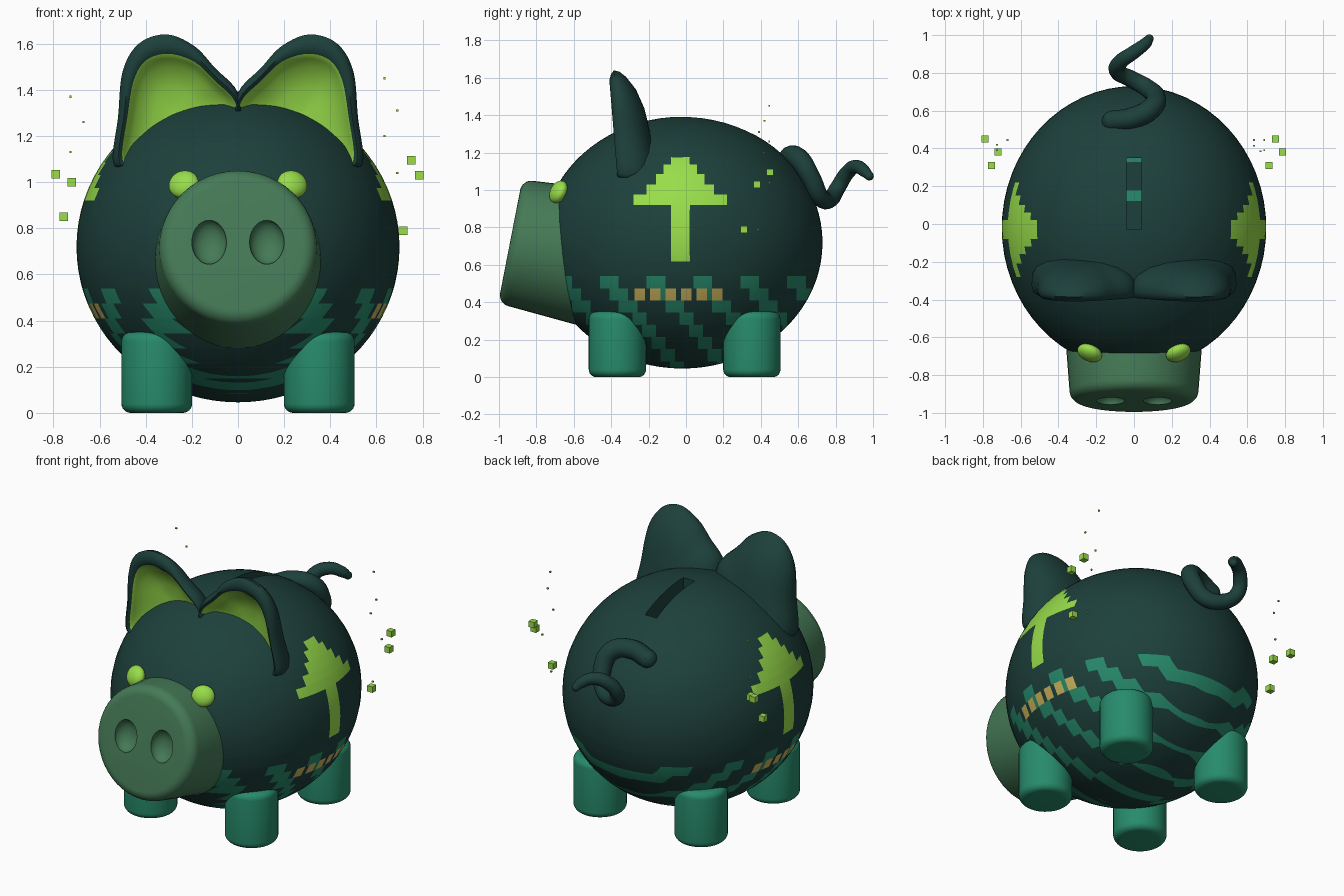
import bpy, bmesh, math
from mathutils import Vector, Matrix

if "Cube" in bpy.data.objects:
    bpy.data.objects.remove(bpy.data.objects["Cube"])


def material(name, hexcode):
    m = bpy.data.materials.new(name)
    rgb = [int(hexcode[i:i + 2], 16) / 255 for i in (0, 2, 4)]
    m.diffuse_color = [c / 12.92 if c < 0.04045 else ((c + 0.055) / 1.055) ** 2.4 for c in rgb] + [1]
    m.use_nodes = True
    m.node_tree.nodes["Principled BSDF"].inputs["Base Color"].default_value = m.diffuse_color
    return m


DARK = material("dark_teal", "1d403b")
TEAL = material("teal_green", "278b6b")
LIME = material("bright_lime", "98dd4a")
GOLD = material("gold", "cdb45c")
SNOUT = material("sage_green", "457a56")


def finish(bm, name, mats, angle=40):
    bmesh.ops.recalc_face_normals(bm, faces=bm.faces[:])
    me = bpy.data.meshes.new(name)
    bm.to_mesh(me)
    bm.free()
    ob = bpy.data.objects.new(name, me)
    bpy.context.collection.objects.link(ob)
    for m in mats:
        me.materials.append(m)
    smooth(ob, angle)
    return ob


def smooth(ob, angle):
    bpy.ops.object.select_all(action='DESELECT')
    ob.select_set(True)
    bpy.context.view_layer.objects.active = ob
    if angle:
        bpy.ops.object.shade_smooth_by_angle(angle=math.radians(angle))


def carve(ob, cutter):
    mod = ob.modifiers.new("carve", 'BOOLEAN')
    mod.operation, mod.solver, mod.object = 'DIFFERENCE', 'EXACT', cutter
    smooth(ob, 0)
    bpy.ops.object.modifier_apply(modifier=mod.name)
    bpy.data.objects.remove(cutter)
    smooth(ob, 40)


def ball(name, matrix, mats, u=32, v=20):
    bm = bmesh.new()
    bmesh.ops.create_uvsphere(bm, u_segments=u, v_segments=v, radius=1, matrix=matrix)
    return finish(bm, name, mats)


def box(name, centre, size, mat):
    bm = bmesh.new()
    bmesh.ops.create_cube(bm, size=1, matrix=Matrix.Translation(centre) @ Matrix.Diagonal((*size, 1)))
    return finish(bm, name, [mat], 0)


def drum(name, r1, r2, depth, bevel, matrix, mat):
    bm = bmesh.new()
    bmesh.ops.create_cone(bm, cap_ends=True, segments=48, radius1=r1, radius2=r2, depth=depth)
    rims = [e for e in bm.edges if abs(e.verts[0].co.z - e.verts[1].co.z) < 1e-4]
    bmesh.ops.bevel(bm, geom=rims, offset=bevel, segments=6, profile=0.5, affect='EDGES')
    bm.transform(matrix)
    return finish(bm, name, [mat])


# Body: ellipsoid cut along stepped marking borders
C, R = Vector((0, -0.02, 0.719)), Vector((0.70, 0.75, 0.673))
ARROW = [(0.617, 0.92, 0.05), (0.92, 0.975, 0.25), (0.975, 1.03, 0.18),
         (1.03, 1.085, 0.13), (1.085, 1.135, 0.09), (1.135, 1.175, 0.05)]
TOP, ROW, CELL, AY = 0.54, 0.065, 0.025, -0.03

bm = bmesh.new()
bmesh.ops.create_uvsphere(bm, u_segments=64, v_segments=40, radius=1,
                          matrix=Matrix.Translation(C) @ Matrix.Diagonal((*R, 1)))


def cut(axis, value, z0=-1, z1=9):
    faces = [f for f in bm.faces if z0 < f.calc_center_median().z < z1]
    geom = faces + list({e for f in faces for e in f.edges}) + list({v for f in faces for v in f.verts})
    co, no = Vector(), Vector()
    co[axis], no[axis] = value, 1
    bmesh.ops.bisect_plane(bm, geom=geom, dist=1e-4, plane_co=co, plane_no=no)


for k in range(8):
    cut(2, TOP - k * ROW)
for z in [a[0] for a in ARROW] + [ARROW[-1][1]]:
    cut(2, z)
for z0, z1, h in ARROW:
    cut(1, AY - h, z0, z1)
    cut(1, AY + h, z0, z1)
for k in range(-22, 37):
    cut(1, -0.21 + k * CELL, -1, TOP)
for k in range(6):
    for y in (0, 0.055):
        cut(1, -0.275 + k * 0.083 + y, TOP - 2 * ROW, TOP - ROW)


# Diagonal stepped stripes below, gold dashes in the second row, arrow above
def marking(p):
    if p.z < TOP:
        row = int((TOP - p.z) / ROW)
        if row == 1 and -0.275 < p.y < 0.225 and (p.y + 0.275) % 0.083 < 0.055:
            return 3
        cell = (math.floor((p.y + 0.21) / CELL) - 2 * row) % 10
        return 1 if (0 if row < 3 else 1) <= cell < 4 else 0
    return 2 if any(z0 < p.z < z1 and abs(p.y - AY) < h for z0, z1, h in ARROW) else 0


for f in bm.faces:
    f.material_index = marking(f.calc_center_median())
bmesh.ops.triangulate(bm, faces=[f for f in bm.faces if len(f.verts) > 4])
for v in bm.verts:
    n = Vector([(v.co[i] - C[i]) / R[i] for i in range(3)]).normalized()
    v.co = Vector([C[i] + R[i] * n[i] for i in range(3)])
body = finish(bm, "body", [DARK, TEAL, LIME, GOLD])

# Coin slot
carve(body, box("slot_cutter", (0, 0.16, 1.36), (0.08, 0.38, 0.24), DARK))
box("slot_mark", (0, 0.15, 1.243), (0.078, 0.055, 0.008), TEAL)
box("slot_mark", (0, 0.338, 1.243), (0.078, 0.022, 0.008), TEAL)

# Snout with two nostril dents
face = Matrix.Translation((0, -0.94, 0.725)) @ Matrix.Rotation(math.radians(79), 4, 'X')
snout = drum("snout", 0.375, 0.337, 0.5, 0.055, face @ Matrix.Translation((0, 0, -0.25)), SNOUT)
for s in (-1, 1):
    carve(snout, ball("nostril_cutter", face @ Matrix.Translation((s * 0.125, 0.015, 0))
                      @ Matrix.Diagonal((0.075, 0.097, 0.06, 1)), [SNOUT]))

# Eyes lying flat on the body
for s in (-1, 1):
    n = Vector((s * 0.48, -1.19, 0.6))
    ball("eye", Matrix.Translation((s * 0.235, -0.682, 0.99)) @ n.to_track_quat('Z', 'Y').to_matrix().to_4x4()
         @ Matrix.Diagonal((0.068, 0.064, 0.04, 1)), [LIME], 24, 16)

# Legs
for x in (-0.352, 0.352):
    for y in (-0.367, 0.352):
        drum("leg", 0.153, 0.153, 0.35, 0.04, Matrix.Translation((x, y, 0.175)), TEAL)

# Ears: dished shells lofted between an outer and an inner outline
OUTER = [(0, 1.22), (0, 1.385), (0.10, 1.495), (0.19, 1.59), (0.31, 1.64), (0.43, 1.60), (0.50, 1.48),
         (0.52, 1.28), (0.543, 1.10), (0.50, 1.06), (0.35, 1.08), (0.15, 1.15)]
INNER = [(0.015, 1.22), (0.015, 1.335), (0.10, 1.425), (0.19, 1.505), (0.30, 1.535), (0.39, 1.51), (0.44, 1.43),
         (0.47, 1.28), (0.492, 1.12), (0.46, 1.08), (0.35, 1.10), (0.16, 1.17)]


def spline(pts, steps=5):
    p, out = [Vector(q) for q in pts], []
    for i in range(len(p)):
        a, b, c, d = (p[(i + k - 1) % len(p)] for k in range(4))
        for j in range(steps):
            t = j / steps
            out.append(0.5 * (2 * b + (c - a) * t + (2 * a - 5 * b + 4 * c - d) * t * t
                              + (3 * b - a - 3 * c + d) * t ** 3))
    return out


# Each ring: blend outer to inner, scale about the middle, depth, lean
RINGS = [(0, 0.05, -0.19, 0.2), (0, 0.4, -0.195, 0.2), (0, 0.7, -0.22, 0.2), (0, 0.9, -0.26, 0.2),
         (0, 0.98, -0.30, 0.17), (0, 1, -0.345, 0.12), (0.2, 1, -0.375, 0.083), (0.5, 1, -0.386, 0.083),
         (0.8, 1, -0.375, 0.083), (1, 1, -0.355, 0.083), (1, 0.85, -0.31, 0.083), (1, 0.45, -0.28, 0.083),
         (1, 0.05, -0.27, 0.083)]
outer, inner, mid = spline(OUTER), spline(INNER), Vector((0.28, 1.3))
for s in (-1, 1):
    bm = bmesh.new()
    rings = []
    for blend, scale, y, lean in RINGS:
        pts = [mid + (a.lerp(b, blend) - mid) * scale for a, b in zip(outer, inner)]
        rings.append([bm.verts.new((s * p.x, y - lean * (p.y - 1.3), p.y)) for p in pts])
    n = len(outer)
    for k in range(len(rings) - 1):
        for i in range(n):
            j = (i + 1) % n
            f = bm.faces.new((rings[k][i], rings[k][j], rings[k + 1][j], rings[k + 1][i]))
            f.material_index = int(k >= 8)
    bm.faces.new(rings[0])
    bm.faces.new(rings[-1]).material_index = 1
    finish(bm, "ear", [DARK, LIME], 60)

# Curly tail: tapered tube with rounded ends
TAIL = [(-0.115, 0.545, 1.14, 0.055), (-0.01, 0.56, 1.18, 0.057), (0.09, 0.61, 1.16, 0.056),
        (0.115, 0.67, 1.06, 0.052), (0.07, 0.72, 0.96, 0.048), (-0.02, 0.77, 0.95, 0.045),
        (-0.09, 0.81, 1.01, 0.042), (-0.07, 0.86, 1.09, 0.040), (0, 0.91, 1.125, 0.037),
        (0.06, 0.955, 1.10, 0.032), (0.08, 0.98, 1.075, 0.024)]
cu = bpy.data.curves.new("tail", 'CURVE')
cu.dimensions, cu.bevel_depth, cu.bevel_resolution, cu.use_fill_caps = '3D', 1, 5, True
sp = cu.splines.new('BEZIER')
sp.resolution_u = 8
sp.bezier_points.add(len(TAIL) - 1)
for bp, (x, y, z, r) in zip(sp.bezier_points, TAIL):
    bp.co, bp.radius = (x, y, z), r
    bp.handle_left_type = bp.handle_right_type = 'AUTO'
cu.materials.append(DARK)
tail = bpy.data.objects.new("tail", cu)
bpy.context.collection.objects.link(tail)
smooth(tail, 0)
bpy.ops.object.convert(target='MESH')
smooth(bpy.context.view_layer.objects.active, 50)
for name, (x, y, z, r) in (("tail_root", TAIL[0]), ("tail_tip", TAIL[-1])):
    ball(name, Matrix.Translation((x, y, z)) @ Matrix.Scale(r, 4), [DARK], 20, 12)

# Floating cubes and specks
for p in [(0.75, 0.45, 1.095), (0.785, 0.38, 1.03), (0.715, 0.31, 0.79),
          (-0.79, 0.45, 1.035), (-0.72, 0.38, 1.0), (-0.755, 0.31, 0.85)]:
    box("floating_cube", p, (0.037, 0.037, 0.037), LIME)
for p in [(0.635, 0.445, 1.45), (0.69, 0.39, 1.31), (0.635, 0.415, 1.2), (0.69, 0.445, 1.04), (0.67, 0.385, 0.79),
          (-0.725, 0.42, 1.37), (-0.67, 0.445, 1.26), (-0.725, 0.39, 1.13)]:
    box("floating_speck", p, (0.009, 0.009, 0.009), LIME)
